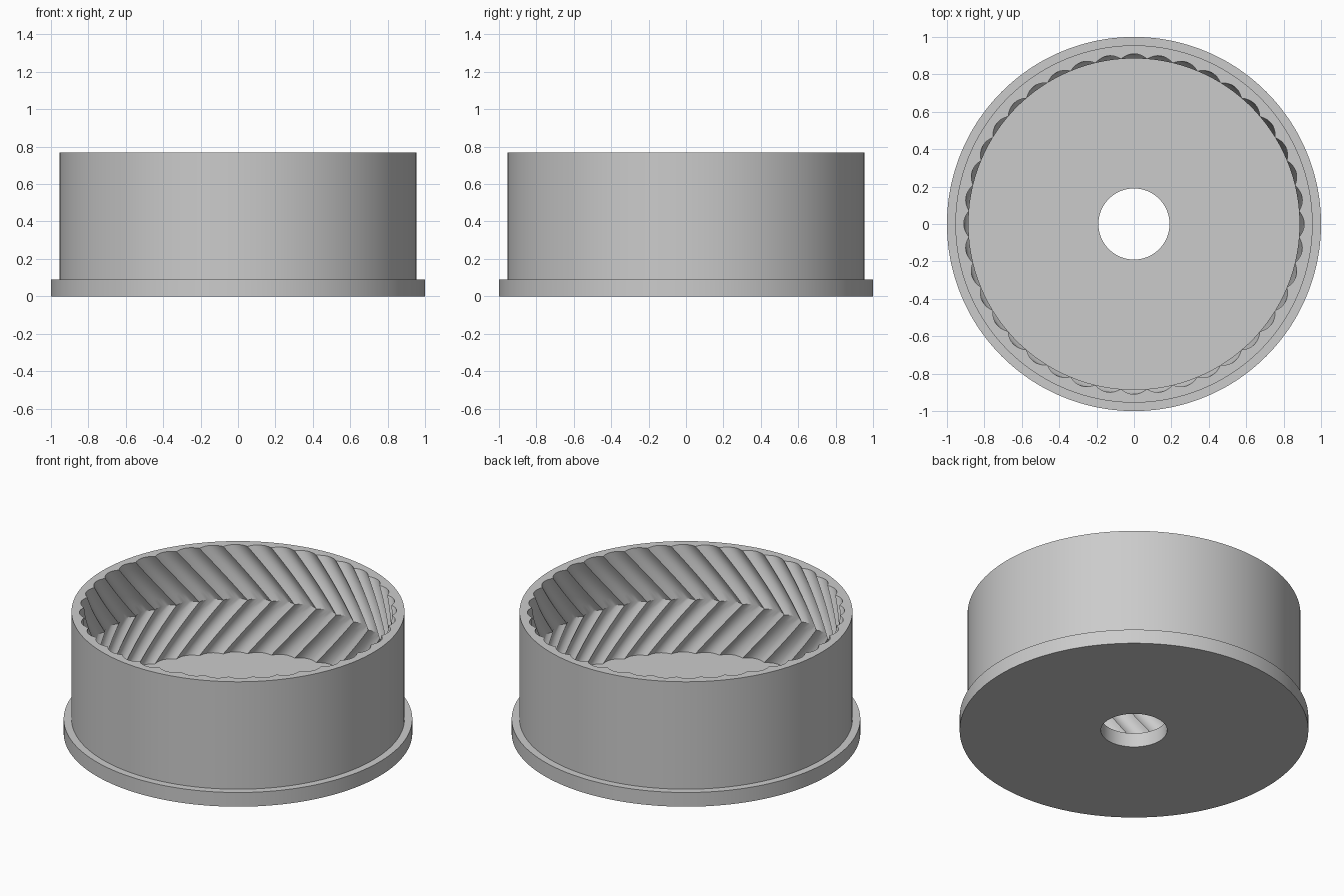
import bpy, bmesh
from math import sin, cos, pi, radians

cube = bpy.data.objects.get("Cube")
if cube:
    bpy.data.objects.remove(cube, do_unlink=True)

FLUTES, STEPS, ROWS = 40, 8, 6       # grooves, segments per groove, rows per half
N = FLUTES * STEPS
TOP, FLOOR = 0.77, 0.09
MID = (TOP + FLOOR) / 2
TWIST = radians(18)
CUSP, DEPTH = 0.885, 0.025


def circle(r, z):
    return [(r * cos(2 * pi * i / N), r * sin(2 * pi * i / N), z) for i in range(N)]


def fluted(z):
    """Scalloped ring, turned most at mid height to make a herringbone."""
    turn = -TWIST * (1 - abs(z - MID) / (TOP - MID))
    ring = []
    for i in range(N):
        u = ((i / STEPS + 0.5) % 1) * 2 - 1      # -1..1 across one groove
        r = CUSP + DEPTH * (1 - u * u)
        a = 2 * pi * i / N + turn
        ring.append((r * cos(a), r * sin(a), z))
    return ring


# Section from the hole, under the flange, up the outside, down the fluted inside
rings = [circle(0.19, 0), circle(1, 0), circle(1, FLOOR),
         circle(0.955, FLOOR), circle(0.955, TOP)]
rings += [fluted(TOP + (FLOOR - TOP) * k / (2 * ROWS)) for k in range(2 * ROWS + 1)]
rings.append(circle(0.19, FLOOR))

bm = bmesh.new()
grid = [[bm.verts.new(p) for p in ring] for ring in rings]
for j, low in enumerate(grid):
    high = grid[(j + 1) % len(grid)]
    for i in range(N):
        k = (i + 1) % N
        bm.faces.new((low[i], low[k], high[k], high[i]))
bmesh.ops.recalc_face_normals(bm, faces=bm.faces)
mesh = bpy.data.meshes.new("herringbone_ring")
bm.to_mesh(mesh)
bm.free()

ring_gear = bpy.data.objects.new("herringbone_ring", mesh)
bpy.context.collection.objects.link(ring_gear)

# Plain grey
grey = bpy.data.materials.new("light_grey")
grey.use_nodes = True
colour = (0.6, 0.6, 0.6, 1)
grey.diffuse_color = colour
grey.node_tree.nodes["Principled BSDF"].inputs["Base Color"].default_value = colour
mesh.materials.append(grey)

bpy.ops.object.select_all(action="DESELECT")
ring_gear.select_set(True)
bpy.context.view_layer.objects.active = ring_gear
bpy.ops.object.shade_smooth_by_angle(angle=radians(20))
